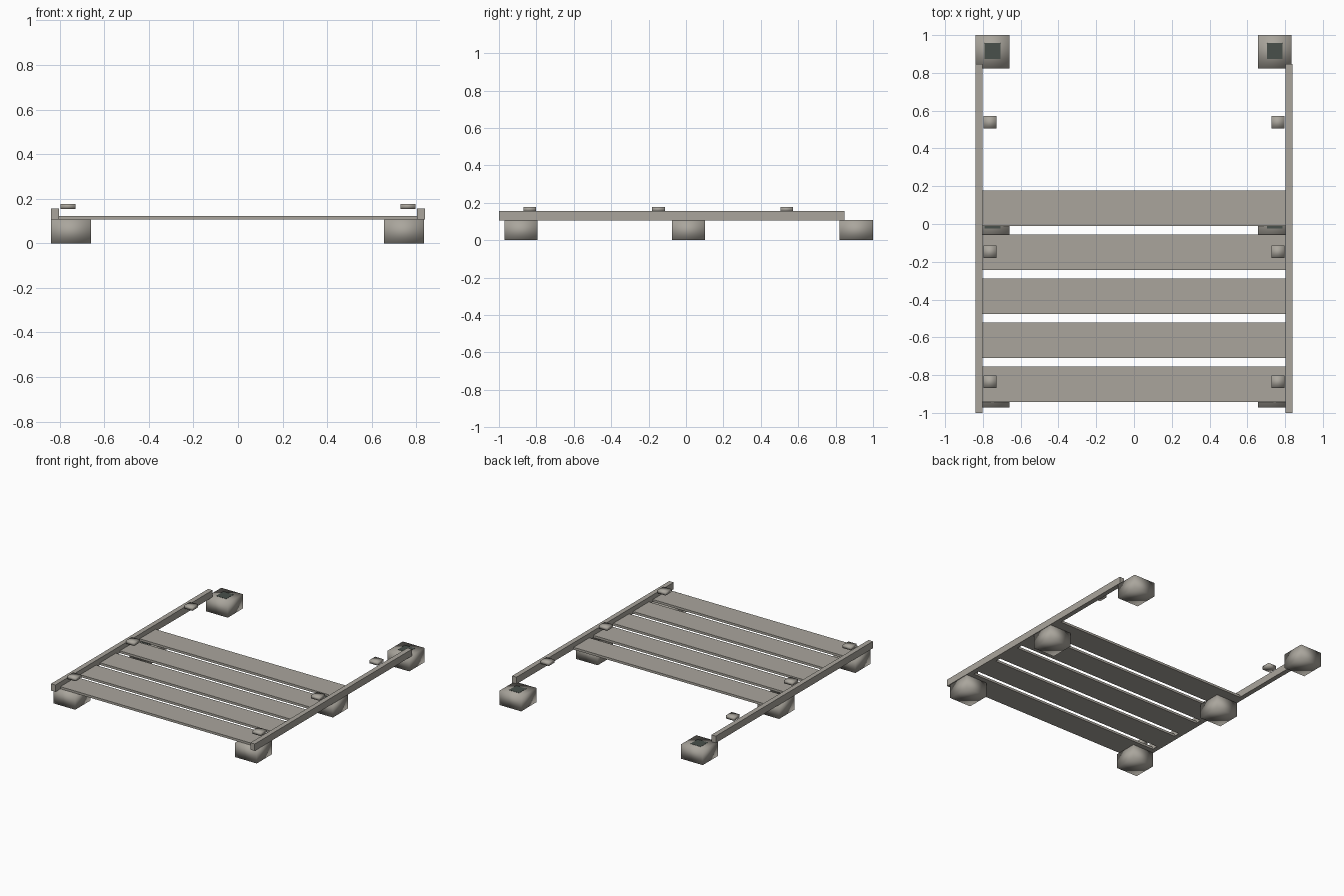
import bpy
import bmesh
from mathutils import Vector

if "Cube" in bpy.data.objects:
    bpy.data.objects.remove(bpy.data.objects["Cube"])


def material(name, rgb):
    m = bpy.data.materials.new(name)
    m.diffuse_color = (*rgb, 1.0)
    m.use_nodes = True
    m.node_tree.nodes["Principled BSDF"].inputs["Base Color"].default_value = m.diffuse_color
    return m


wood = material("weathered_wood", (0.40, 0.378, 0.335))
dark = material("dark_metal", (0.065, 0.08, 0.07))


def box(name, x, y, z, mat, smooth=False):
    """Box spanning the given (low, high) ranges."""
    lo, hi = (Vector(p) for p in zip(x, y, z))
    bm = bmesh.new()
    bmesh.ops.create_cube(bm, size=1.0)
    for v in bm.verts:
        v.co = (lo + hi) / 2 + v.co * (hi - lo)
    for f in bm.faces:
        f.smooth = smooth
    mesh = bpy.data.meshes.new(name)
    bm.to_mesh(mesh)
    bm.free()
    mesh.materials.append(mat)
    obj = bpy.data.objects.new(name, mesh)
    bpy.context.collection.objects.link(obj)
    return obj


def span(center, size):
    return (center - size / 2, center + size / 2)


# Cross slats
for i in range(5):
    box(f"slat_{i + 1}", (-0.803, 0.803), span(0.083 - 0.233 * i, 0.187),
        (0.106, 0.123), wood)

for side, s in (("left", -1), ("right", 1)):
    # Side rail
    box(f"{side}_rail", span(s * 0.82, 0.036), (-1.0, 0.847), (0.106, 0.157), wood)

    # Foot blocks, soft shaded, each with a dark square plate on top
    block_x = -0.749 if s < 0 else 0.745
    for place, y in (("front", -0.882), ("middle", 0.013), ("back", 0.911)):
        box(f"{place}_{side}_block", span(block_x, 0.178), span(y, 0.178),
            (0.0, 0.107), wood, smooth=True)
        box(f"{place}_{side}_plate", span(block_x, 0.084), span(y + 0.004, 0.084),
            (0.104, 0.1085), dark)

    # Small pegs beside the rail
    for place, y in (("front", -0.835), ("middle", -0.147), ("back", 0.538)):
        box(f"{place}_{side}_peg", span(s * 0.762, 0.067), span(y, 0.067),
            (0.154, 0.177), wood, smooth=True)
